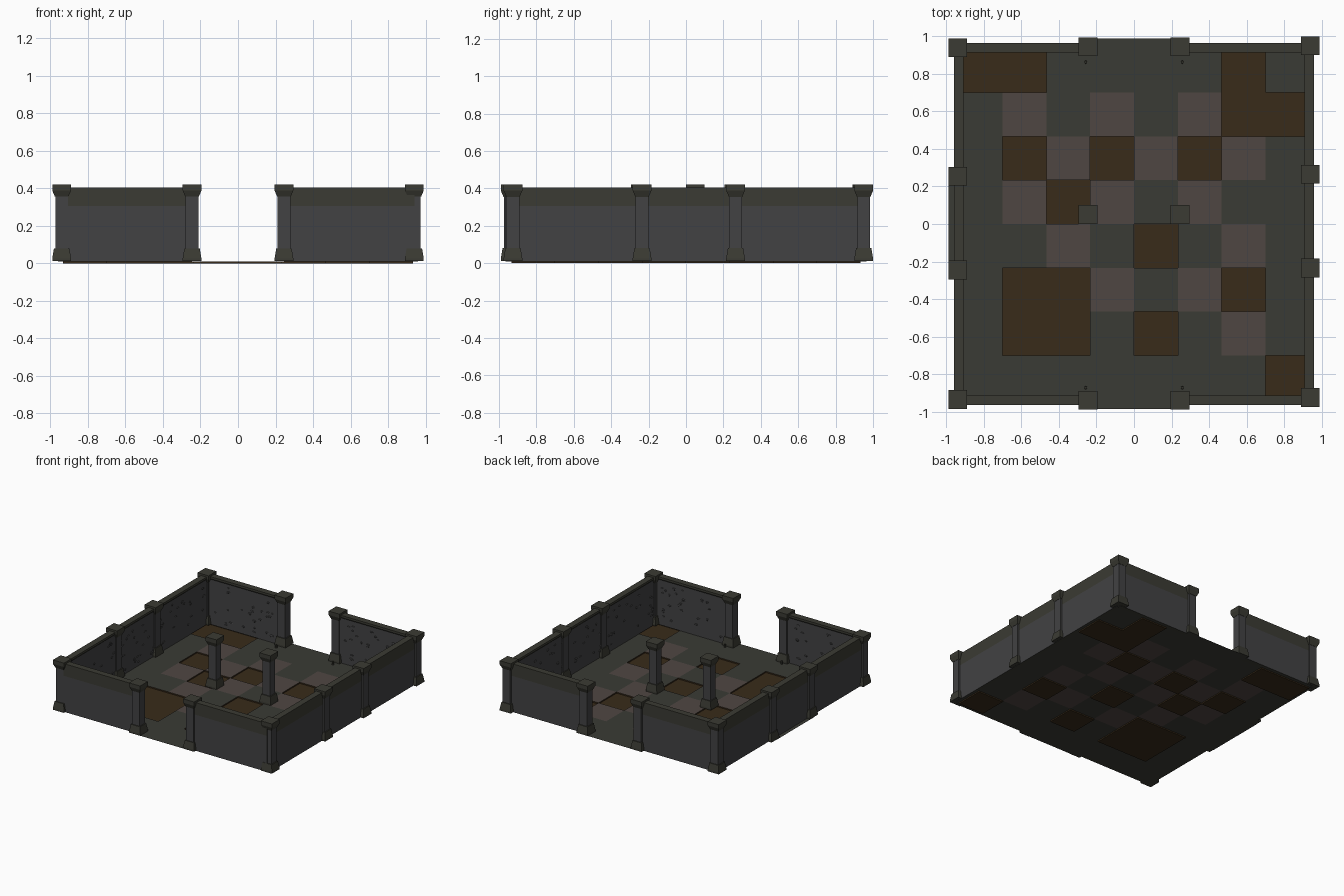
import bpy, bmesh, random
from mathutils import Vector, Matrix

if "Cube" in bpy.data.objects:
    bpy.data.objects.remove(bpy.data.objects["Cube"])

random.seed(4)


def mat(name, rgb):
    m = bpy.data.materials.new(name)
    m.diffuse_color = (*rgb, 1)
    m.use_nodes = True
    m.node_tree.nodes["Principled BSDF"].inputs["Base Color"].default_value = m.diffuse_color
    return m


STONE = mat("wall_stone", (0.054, 0.054, 0.056))
TRIM = mat("trim_stone", (0.043, 0.043, 0.033))
GREY = mat("grey_tile", (0.042, 0.043, 0.035))
PINK = mat("pink_tile", (0.078, 0.062, 0.055))
EARTH = mat("bare_earth", (0.040, 0.024, 0.010))


def finish(name, bm, mats):
    me = bpy.data.meshes.new(name)
    bm.to_mesh(me)
    bm.free()
    for m in mats:
        me.materials.append(m)
    ob = bpy.data.objects.new(name, me)
    bpy.context.collection.objects.link(ob)
    return ob


# Floor: 8 x 8 tiles, with missing tiles sunk to bare earth
TILES = ["BBGGGGBG", "GPGPGPBB", "GBPBPBPG", "GPBPGPGG",
         "GGPGBGPG", "GBBPGPBG", "GBBGBGPG", "GGGGGGGB"]
T, TOP = 0.2335, 0.01
floor = bmesh.new()


def quad(points, mi):
    f = floor.faces.new([floor.verts.new(p) for p in points])
    f.material_index = mi


def corner(r, c, z):
    return ((c - 4) * T, (4 - r) * T, z)


def sunk(r, c):
    return 0 <= r < 8 and 0 <= c < 8 and TILES[r][c] == "B"


for r in range(8):
    for c in range(8):
        z = 0 if sunk(r, c) else TOP
        ring = [(r + 1, c), (r + 1, c + 1), (r, c + 1), (r, c)]
        quad([corner(a, b, z) for a, b in ring], "GPB".index(TILES[r][c]))
        if z == 0:
            # pit sides next to unsunk neighbours
            for i, (dr, dc) in enumerate([(1, 0), (0, 1), (-1, 0), (0, -1)]):
                if not sunk(r + dr, c + dc):
                    a, b = ring[i], ring[(i + 1) % 4]
                    quad([corner(*a, 0), corner(*a, TOP), corner(*b, TOP), corner(*b, 0)], 2)

# Thresholds running out under the doorways
for x0, y0, x1, y1 in [(-0.29, -0.985, 0.29, -4 * T), (-0.29, 4 * T, 0.29, 0.99),
                       (-0.99, -0.25, -4 * T, 0.25)]:
    quad([(x0, y0, TOP), (x1, y0, TOP), (x1, y1, TOP), (x0, y1, TOP)], 0)
finish("floor", floor, [GREY, PINK, EARTH])


# Walls: profile of (inward distance, height) swept along the wall
PROFILE = [(0, 0.01), (0, 0.305), (0, 0.405), (0.052, 0.405), (0.052, 0.388), (0.045, 0.38), (0.045, 0.01)]
PROFILE_MATS = [0, 1, 1, 1, 1, 0, 1]


def wall(name, start, end, inward):
    a, b, n = Vector((*start, 0)), Vector((*end, 0)), Vector((*inward, 0))
    bm = bmesh.new()
    rings = [[bm.verts.new(p + n * d + Vector((0, 0, z))) for d, z in PROFILE] for p in (a, b)]
    k = len(PROFILE)
    for i in range(k):
        j = (i + 1) % k
        f = bm.faces.new([rings[0][i], rings[0][j], rings[1][j], rings[1][i]])
        f.material_index = PROFILE_MATS[i]
    for ring in rings:
        bm.faces.new(ring)
    bmesh.ops.recalc_face_normals(bm, faces=bm.faces)
    # rough stones on the inner face
    along = (b - a).normalized()
    length = (b - a).length
    for _ in range(int(length * 36)):
        p = a + along * random.uniform(0.07, length - 0.07) + n * 0.045
        p.z = random.uniform(0.04, 0.35)
        s = (random.uniform(0.008, 0.02), 0.007, random.uniform(0.005, 0.011))
        basis = Matrix((along, n, (0, 0, 1))).transposed().to_4x4()
        bmesh.ops.create_icosphere(bm, subdivisions=1, radius=1,
                                   matrix=Matrix.Translation(p) @ basis @ Matrix.Diagonal((*s, 1)))
    finish(name, bm, [STONE, TRIM])


for s, side in ((-1, "left"), (1, "right")):
    wall("front_wall_" + side, (s * 0.94, -0.965), (s * 0.245, -0.965), (0, 1))
    wall("back_wall_" + side, (s * 0.94, 0.965), (s * 0.245, 0.965), (0, -1))
    wall(side + "_wall", (s * 0.96, -0.94), (s * 0.96, 0.94), (-s, 0))

# Pillars: square sections stacked as (half width, height)
SECTIONS = [(0.05, 0.012), (0.05, 0.026), (0.041, 0.08), (0.034, 0.08),
            (0.034, 0.355), (0.036, 0.355), (0.05, 0.388), (0.05, 0.42)]


def pillar(name, x, y):
    bm = bmesh.new()
    rings = [[bm.verts.new((x + sx * h, y + sy * h, z))
              for sx, sy in ((-1, -1), (1, -1), (1, 1), (-1, 1))] for h, z in SECTIONS]
    for k in range(len(rings) - 1):
        for i in range(4):
            j = (i + 1) % 4
            f = bm.faces.new([rings[k][i], rings[k][j], rings[k + 1][j], rings[k + 1][i]])
            f.material_index = 0 if k == 3 else 1
    for ring in (rings[0][::-1], rings[-1]):
        bm.faces.new(ring).material_index = 1
    finish(name, bm, [STONE, TRIM])


SPOTS = [("corner_pillar", [(-0.94, 0.94), (0.94, 0.95), (-0.94, -0.935), (0.94, -0.925)]),
         ("door_pillar", [(-0.245, -0.94), (0.245, -0.94), (-0.245, 0.945), (0.245, 0.945)]),
         ("side_pillar", [(-0.94, -0.245), (-0.94, 0.255), (0.94, -0.235), (0.94, 0.265)]),
         ("centre_pillar", [(-0.245, 0.05), (0.245, 0.05)])]
for name, places in SPOTS:
    for i, (x, y) in enumerate(places):
        pillar(f"{name}_{i + 1}", x, y)

# Small floor pegs beside the doorways
pegs = bmesh.new()
for x in (-0.257, 0.257):
    for y in (-0.873, 0.863):
        bmesh.ops.create_cone(pegs, cap_ends=True, segments=6, radius1=0.009, radius2=0.007,
                              depth=0.025, matrix=Matrix.Translation((x, y, 0.0225)))
finish("door_pegs", pegs, [TRIM])
